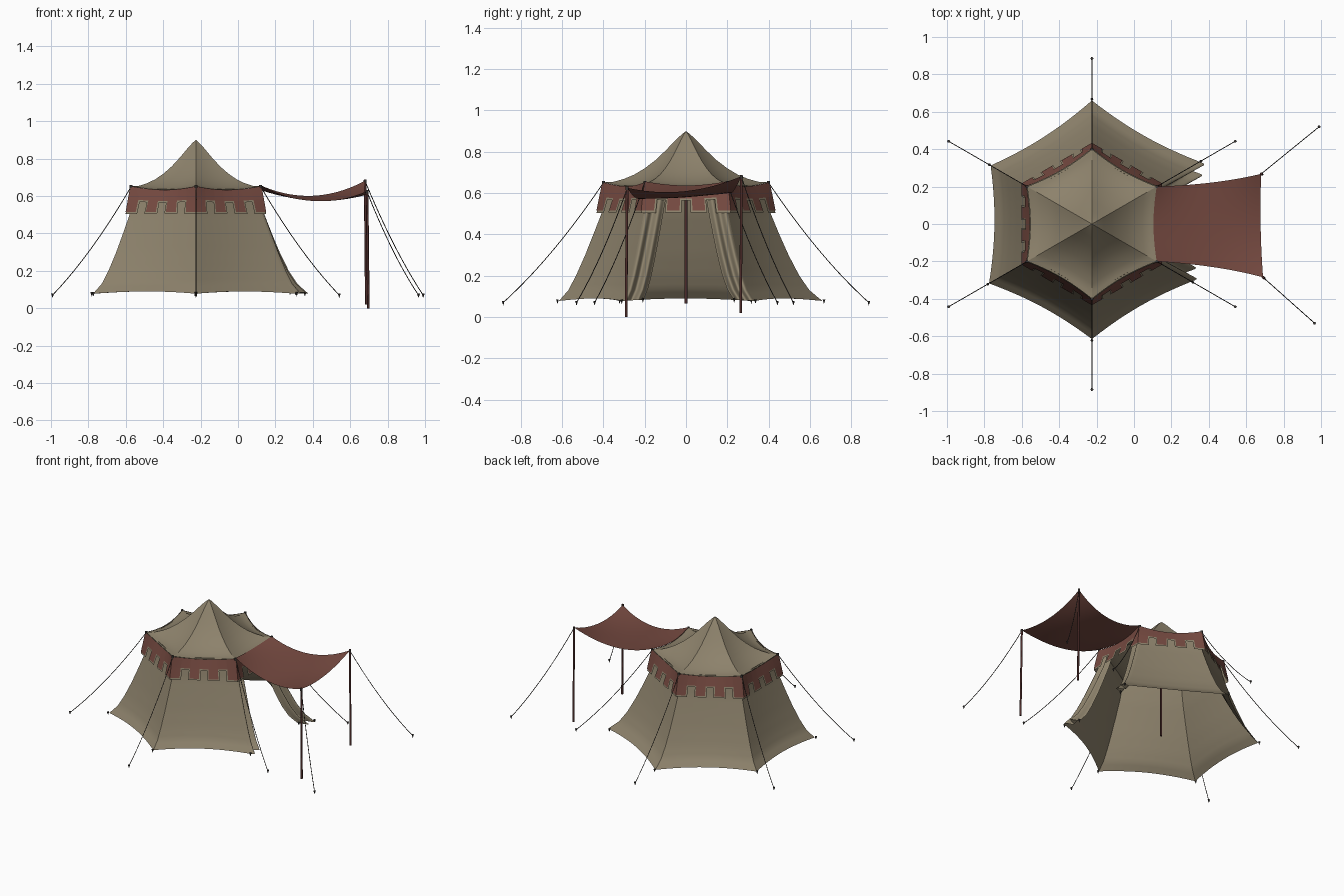
import bpy, math
from mathutils import Vector

if "Cube" in bpy.data.objects:
    bpy.data.objects.remove(bpy.data.objects["Cube"])

CX = -0.225                                   # tent centre
ROOF = [(0, .9), (.02, .885), (.05, .857), (.1, .805), (.15, .758), (.2, .72),
        (.25, .69), (.3, .669), (.35, .655), (.4, .653)]
WALL = [(.375, .638), (.387, .58), (.41, .5), (.45, .4), (.492, .3),
        (.54, .2), (.582, .13), (.635, .078)]
HEM = [.665, .66, .625, .635, .615, .615]      # slightly uneven hem corners


def mat(name, c):
    m = bpy.data.materials.new(name)
    m.diffuse_color = (*c, 1)
    m.use_nodes = True
    m.node_tree.nodes["Principled BSDF"].inputs["Base Color"].default_value = m.diffuse_color
    return m


KHAKI = mat("khaki_canvas", (.265, .222, .148))
RED = mat("red_cloth", (.18, .068, .052))
WOOD = mat("dark_red_wood", (.075, .025, .023))
ROPE = mat("dark_rope", (.045, .04, .036))


def make(name, verts, faces, m, smooth=True):
    me = bpy.data.meshes.new(name)
    me.from_pydata([tuple(v) for v in verts], [], faces)
    me.materials.append(m)
    for p in me.polygons:
        p.use_smooth = smooth
    ob = bpy.data.objects.new(name, me)
    bpy.context.collection.objects.link(ob)
    return ob


def sheets(name, fns, nu, nv, m):
    """Join several fn(u, v) surface patches into one object."""
    verts, faces = [], []
    for fn in fns:
        o = len(verts)
        verts += [fn(i / nu, j / nv) for i in range(nu + 1) for j in range(nv + 1)]
        for i in range(nu):
            for j in range(nv):
                a = o + i * (nv + 1) + j
                faces.append((a, a + 1, a + nv + 2, a + nv + 1))
    return make(name, verts, faces, m)


def tube(name, paths, r, m):
    cu = bpy.data.curves.new(name, 'CURVE')
    cu.dimensions = '3D'
    cu.bevel_depth = r
    cu.bevel_resolution = 1
    cu.use_fill_caps = True
    for pts in paths:
        sp = cu.splines.new('POLY')
        sp.points.add(len(pts) - 1)
        for p, q in zip(sp.points, pts):
            p.co = (*q, 1)
    cu.materials.append(m)
    ob = bpy.data.objects.new(name, cu)
    bpy.context.collection.objects.link(ob)
    return ob


def sample(prof, t):
    f = min(max(t, 0), 1) * (len(prof) - 1)
    i = min(int(f), len(prof) - 2)
    return Vector(prof[i]).lerp(Vector(prof[i + 1]), f - i)


def corner(k, r, z):
    a = math.radians(30 + 60 * k)
    return Vector((CX + r * math.cos(a), r * math.sin(a), z))


def pull(p, amount, dz=0):
    """Draw a point toward the tent axis and lower it."""
    return Vector((CX + (p.x - CX) * (1 - amount), p.y * (1 - amount), p.z + dz))


def bow(s):
    return 4 * s * (1 - s)


# Roof: concave six-sided cone with raised corners
def roof(k, s, t):
    r, z = sample(ROOF, t)
    p = corner(k, r, z).lerp(corner(k + 1, r, z), s)
    return pull(p, .05 * bow(s) * t, -.02 * bow(s) * t * t)


sheets("roof", [lambda u, v, k=k: roof(k, u, v) for k in range(6)], 12, 18, KHAKI)


# Walls: five closed sides
def wall(k, s, t):
    r, z = sample(WALL, t)
    R = [r + (HEM[i % 6] - .635) * t ** 3 for i in (k, k + 1)]
    p = corner(k, R[0], z).lerp(corner(k + 1, R[1], z), s)
    return pull(p, bow(s) * (.015 + .03 * t), .012 * bow(s) * t ** 4)


sheets("walls", [lambda u, v, k=k: wall(k, u, v) for k in range(5)], 12, 21, KHAKI)


# Door flaps: gathered to both sides of the open sixth side
def flap(side):
    def fn(u, v):
        d = 1 - u if side else u
        s = d * (.28 - .13 * v ** .7)
        p = wall(5, 1 - s if side else s, v)
        p.x += .022 * math.sin(d * 3.5 * math.pi) * (.3 + v)
        return p
    return fn


sheets("door_flaps", [flap(0), flap(1)], 18, 21, KHAKI)


# Valance: band with square teeth, and a trim peeking out behind the teeth
def hang(k, s, h, off):
    lo = corner(k, .428, .515).lerp(corner(k + 1, .428, .515), s)
    return pull(roof(k, s, 1).lerp(lo, h), -off)


def valance(name, off, grow, m):
    patches = []
    for k in range(6):
        cells = [(i / 7, (i + 1) / 7, 0, .5 + grow) for i in range(7)]
        cells += [(max(0, i / 7 - grow * .25), min(1, (i + 1) / 7 + grow * .25), .5, 1 + grow)
                  for i in (0, 2, 4, 6)]
        for a, b, h0, h1 in cells:
            patches.append(lambda u, v, k=k, a=a, b=b, h0=h0, h1=h1:
                           hang(k, a + (b - a) * u, h0 + (h1 - h0) * v, off))
    sheets(name, patches, 2, 2, m)


valance("valance", .014, 0, RED)
valance("valance_trim", .006, .08, KHAKI)


# Awning: sagging cloth from the door eave to two poles
tops = [Vector((.69, -.285, .622)), Vector((.68, .268, .678))]


def awning(u, v):
    outer = tops[0].lerp(tops[1], u)
    outer.z -= .045 * bow(u)
    outer.x -= .008 * bow(u)
    p = roof(5, u, 1).lerp(outer, v)
    p.y *= 1 - .06 * bow(v)
    p.z += .004 - bow(v) * (.068 - .026 * bow(u))
    return p


sheets("awning", [awning], 20, 20, RED)

# Poles
tube("awning_poles", [[(.697, -.29, 0), (.69, -.285, .632)],
                      [(.686, .265, .02), (.68, .268, .688)]], .007, WOOD)
tube("centre_pole", [[(CX, 0, .065), (CX, 0, .89)]], .007, WOOD)

# Guy ropes with a slight sag, and stakes
eaves = [corner(k, .4, .65) for k in range(6)]
pegs = [corner(k, .885, .07) for k in range(6)]
starts = eaves + tops
pegs += [Vector((.965, -.53, .07)), Vector((.99, .52, .07))]


def rope(a, b):
    return [a.lerp(b, i / 10) - Vector((0, 0, .035 * bow(i / 10))) for i in range(11)]


tube("guy_ropes", [rope(a, b) for a, b in zip(starts, pegs)], .0022, ROPE)
tube("eave_knobs", [[p - Vector((0, 0, .008)), p + Vector((0, 0, .008))]
                    for p in starts], .008, ROPE)

hem = [pull(wall(k, 0, 1), -.012) for k in range(6)]
hem += [pull(flap(0)(1, 1), -.01), pull(flap(1)(0, 1), -.01)]
verts, faces = [], []
for p in pegs + hem:
    o = len(verts)
    for i in range(6):
        a = i * math.pi / 3
        verts.append(p + Vector((.008 * math.cos(a), .008 * math.sin(a), .008)))
    verts.append(p - Vector((0, 0, .015)))
    faces.append(tuple(range(o, o + 6)))
    faces += [(o + (i + 1) % 6, o + i, o + 6) for i in range(6)]
make("stakes", verts, faces, ROPE, False)

# Keep the folded corners of the canvas crisp
for name in ("roof", "walls"):
    ob = bpy.data.objects[name]
    bpy.context.view_layer.objects.active = ob
    ob.select_set(True)
bpy.ops.object.shade_smooth_by_angle(angle=math.radians(40))
